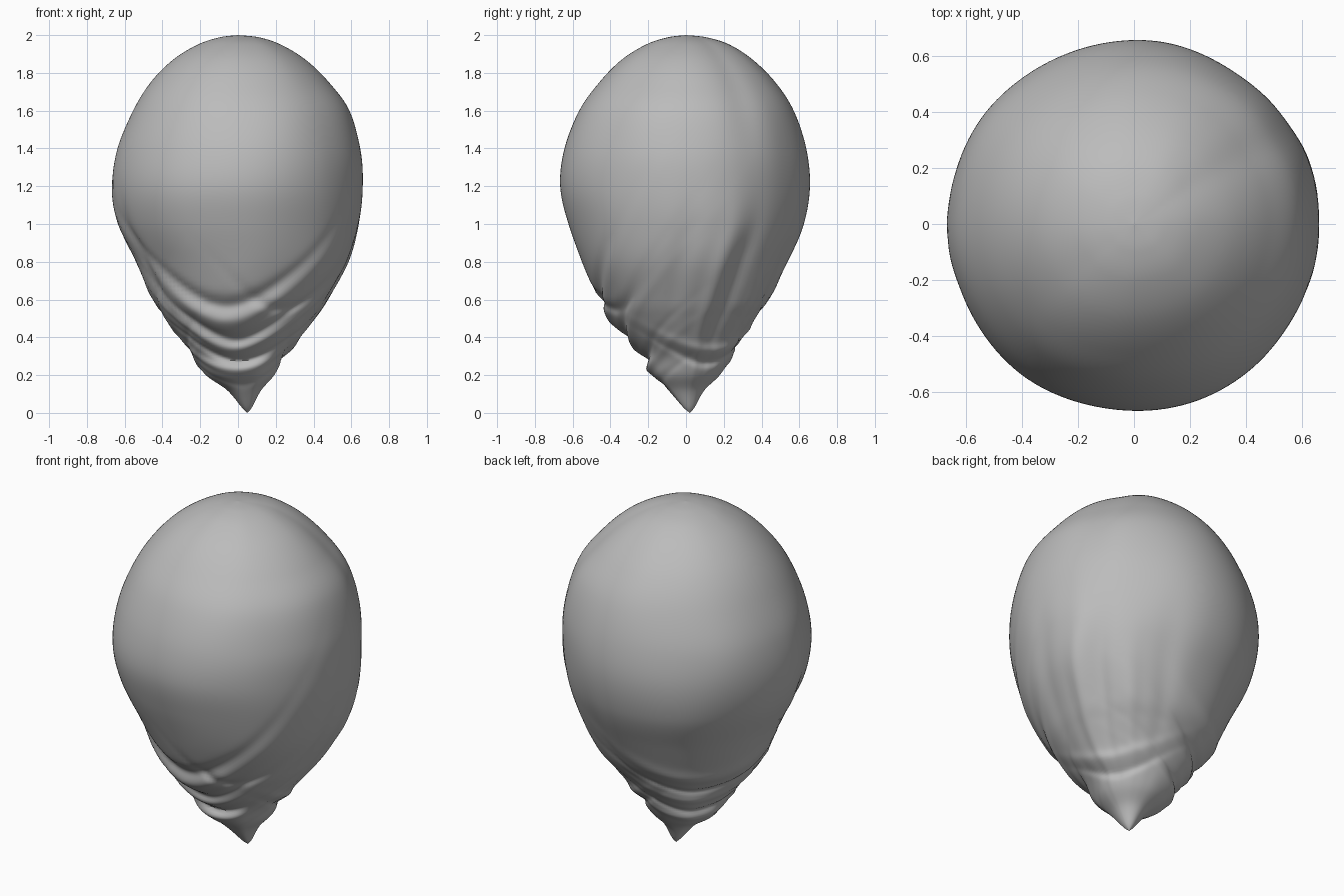
import bpy
import bmesh
import math
from mathutils import Vector, noise

SEGMENTS, STEPS = 144, 9

# Outline rows: height, left, right, front, back
ROWS = [
    (0.00, 0.05, 0.05, 0.02, 0.02),
    (0.03, 0.02, 0.075, -0.015, 0.045),
    (0.12, -0.055, 0.125, -0.095, 0.095),
    (0.20, -0.165, 0.195, -0.18, 0.175),
    (0.30, -0.235, 0.25, -0.235, 0.24),
    (0.40, -0.305, 0.33, -0.325, 0.30),
    (0.50, -0.385, 0.41, -0.40, 0.37),
    (0.60, -0.45, 0.48, -0.46, 0.44),
    (0.80, -0.54, 0.59, -0.55, 0.535),
    (1.00, -0.63, 0.645, -0.62, 0.62),
    (1.20, -0.662, 0.66, -0.66, 0.655),
    (1.40, -0.64, 0.65, -0.64, 0.635),
    (1.60, -0.56, 0.59, -0.57, 0.57),
    (1.75, -0.465, 0.475, -0.465, 0.475),
    (1.87, -0.345, 0.35, -0.345, 0.355),
    (1.95, -0.215, 0.22, -0.215, 0.23),
    (1.988, -0.10, 0.11, -0.10, 0.11),
    (2.00, 0.0, 0.0, 0.0, 0.0),
]

# Hanging folds: centre angle, height, rise, width, angular span, depth
SWAGS = [
    (-100, 0.57, 0.36, 0.040, 0.75, -0.028),
    (-100, 0.48, 0.34, 0.040, 0.80, 0.020),
    (-95, 0.39, 0.25, 0.028, 0.90, -0.026),
    (-95, 0.335, 0.20, 0.025, 1.00, 0.018),
    (-90, 0.275, 0.12, 0.020, 1.00, -0.022),
    (-95, 0.225, 0.08, 0.025, 1.10, 0.020),
    (-95, 0.150, 0.05, 0.022, 1.20, -0.014),
    (-60, 0.55, 0.42, 0.030, 0.50, -0.016),
    (135, 0.56, 0.16, 0.045, 0.80, 0.014),
    (135, 0.45, 0.14, 0.022, 0.90, -0.022),
    (135, 0.38, 0.10, 0.028, 0.90, 0.015),
    (140, 0.29, 0.08, 0.020, 1.10, -0.020),
    (140, 0.235, 0.06, 0.022, 1.10, 0.014),
    (30, 0.33, 0.10, 0.030, 0.80, 0.018),
    (30, 0.265, 0.10, 0.022, 0.80, -0.018),
]

# Upright folds: angle at height 0.4, angle at height 1.0, mid height, half length, width, depth
PLEATS = [
    (14, 24, 0.68, 0.32, 0.09, 0.020),
    (30, 36, 0.70, 0.30, 0.10, -0.022),
    (-12, 2, 0.80, 0.30, 0.12, -0.014),
    (50, 52, 0.60, 0.25, 0.10, 0.014),
    (-150, -160, 0.85, 0.25, 0.10, -0.016),
    (75, 70, 0.70, 0.30, 0.12, -0.010),
    (25, 32, 1.62, 0.28, 0.16, -0.010),
]


def bump(x, width):
    return math.exp(-(x / width) ** 2)


def turn(a, degrees):
    return (a - math.radians(degrees) + math.pi) % (2 * math.pi) - math.pi


def spline(a, b, c, d, t):
    return 0.5 * (2 * b + (c - a) * t + (2 * a - 5 * b + 4 * c - d) * t ** 2
                  + (3 * b - a - 3 * c + d) * t ** 3)


def fold_depth(a, z):
    depth = 0.0
    for mid, height, rise, width, span, amount in SWAGS:
        d = turn(a, mid)
        depth += amount * bump(z - height - rise * d * d, width) * bump(d, span)
    for low, high, mid, half, width, amount in PLEATS:
        angle = low + (high - low) * max(0, min(1, (z - 0.4) / 0.6))
        depth += amount * bump(turn(a, angle), width) * bump(z - mid, half)
    return depth


# Smooth stack of outline rings
rings = []
for i in range(len(ROWS) - 1):
    near = [ROWS[max(0, min(len(ROWS) - 1, i + k))] for k in (-1, 0, 1, 2)]
    for s in range(STEPS):
        rings.append([spline(*v, s / STEPS) for v in zip(*near)])

# Draped sack body
bm = bmesh.new()
loops = []
for z, left, right, front, back in rings[1:]:
    loop = []
    for k in range(SEGMENTS):
        a = 2 * math.pi * k / SEGMENTS
        c, s = math.cos(a), math.sin(a)
        radius = (right - left) / 2
        soft = noise.noise(Vector((c * 1.6, s * 1.6, z * 2.2))) * 0.012
        push = (fold_depth(a, z) + soft) * min(1, radius / 0.22)
        loop.append(bm.verts.new((
            (left + right) / 2 + (radius + push) * c,
            (front + back) / 2 + ((back - front) / 2 + push) * s, z)))
    loops.append(loop)
for lower, upper in zip(loops, loops[1:]):
    for k in range(SEGMENTS):
        n = (k + 1) % SEGMENTS
        bm.faces.new((lower[k], lower[n], upper[n], upper[k]))

# Pointed bottom and rounded crown
tip = bm.verts.new((0.05, 0.02, 0))
crown = bm.verts.new((0, 0, 2))
for k in range(SEGMENTS):
    n = (k + 1) % SEGMENTS
    bm.faces.new((tip, loops[0][n], loops[0][k]))
    bm.faces.new((crown, loops[-1][k], loops[-1][n]))

mesh = bpy.data.meshes.new("draped_sack")
bm.to_mesh(mesh)
bm.free()
body = bpy.data.objects.new("draped_sack", mesh)
bpy.context.collection.objects.link(body)

grey = bpy.data.materials.new("plain grey")
grey.diffuse_color = (0.5, 0.5, 0.5, 1)
mesh.materials.append(grey)

bpy.context.view_layer.objects.active = body
body.select_set(True)
bpy.ops.object.shade_smooth_by_angle(angle=math.radians(50))
